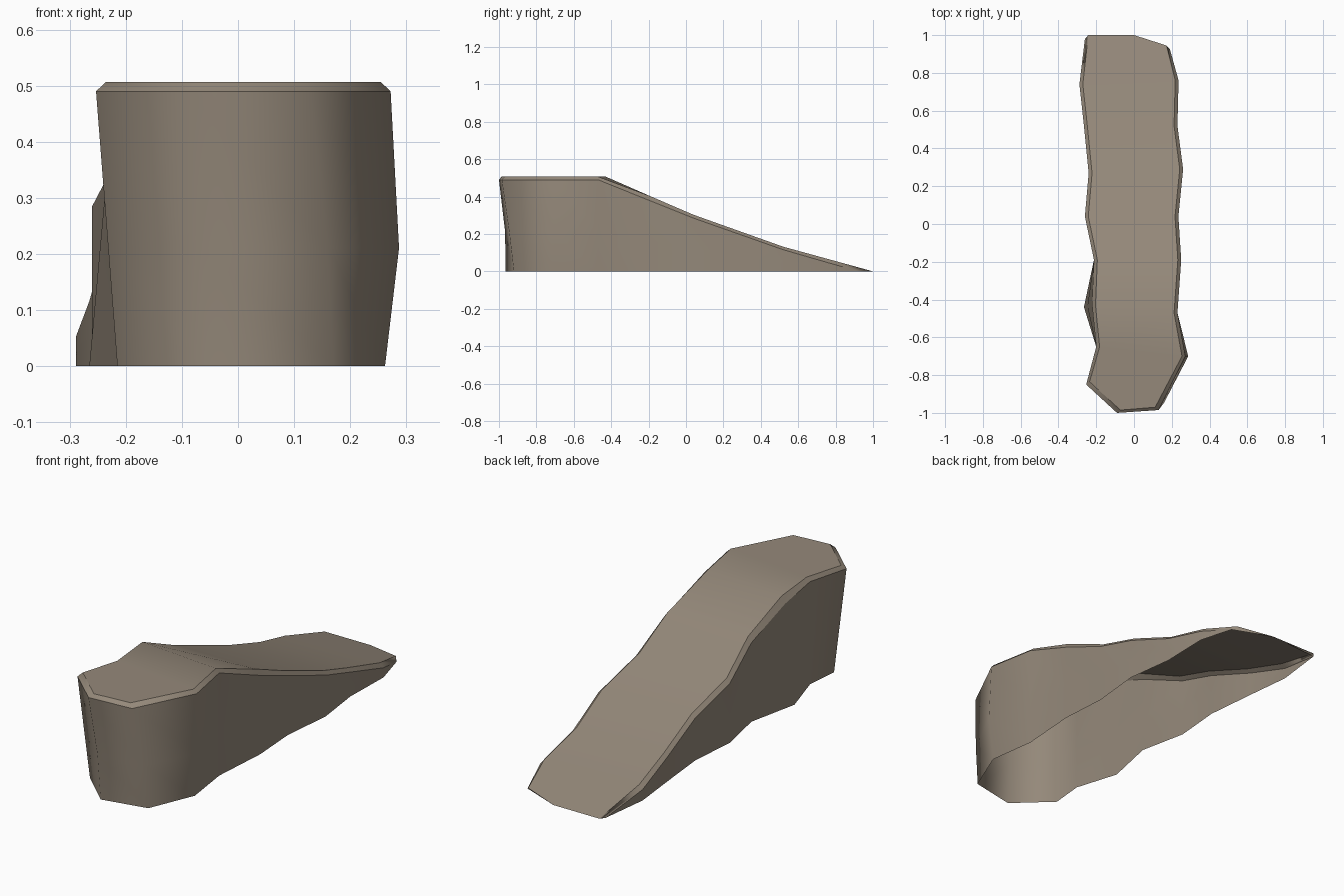
import bpy, bmesh

if "Cube" in bpy.data.objects:
    bpy.data.objects.remove(bpy.data.objects["Cube"])

# rim outlines seen from above, front to back
LEFT = [(-.09, -1), (-.253, -.85), (-.2, -.65), (-.222, -.43), (-.212, -.19),
        (-.26, .04), (-.24, .27), (-.265, .52), (-.289, .74), (-.26, .98)]
RIGHT = [(.13, -.985), (.272, -.70), (.23, -.47), (.25, -.19), (.235, .04),
         (.26, .29), (.23, .52), (.236, .76), (.19, .925), (0, 1)]
# places where the foot of the rock differs from the rim
FOOT = {LEFT[0]: (-.05, -.965), LEFT[1]: (-.215, -.81), LEFT[3]: (-.265, -.44),
        RIGHT[0]: (.17, -.92), RIGHT[1]: (.262, -.70)}
BULGE = {LEFT[0]: (-.065, -.967), RIGHT[0]: (.16, -.945), RIGHT[1]: (.287, -.70)}
# side profiles (y, z)
TOP = [(-2, .507), (-.43, .507), (.02, .31), (.52, .132), (1, 0), (2, 0)]
RIM = [(-2, .49), (-.47, .49), (.02, .292), (.52, .116), (.92, 0), (2, 0)]


def height(profile, y):
    for (y0, z0), (y1, z1) in zip(profile, profile[1:]):
        if y <= y1:
            return z0 + (z1 - z0) * (y - y0) / (y1 - y0)


bm = bmesh.new()
loop = LEFT[::-1] + RIGHT          # runs along the left to the front, then back
inner, outer, mid, foot = [], [], [], []
for p in loop:
    x, y = p
    s = (x > 0) - (x < 0)
    yi = y + .015 if y < -.8 else (min(1, y + .02) if y > .8 else y)
    inner.append(bm.verts.new((x - s * .018, yi, height(TOP, yi))))
    zo = height(RIM, y)
    outer.append(bm.verts.new((x, y, zo)))
    fx, fy = FOOT.get(p, p)
    mx, my = BULGE.get(p, (fx * .57 + x * .43, fy * .57 + y * .43))
    mid.append(bm.verts.new((mx, my, zo * .43)))
    foot.append(bm.verts.new((fx, fy, 0)))

# walls and bevelled rim
n = len(loop)
for a, b in ((inner, outer), (outer, mid), (mid, foot)):
    for i in range(n):
        j = (i + 1) % n
        bm.faces.new((a[i], b[i], b[j], a[j]))

# sloping walkway: strips from left edge to right edge
L, R = inner[:10][::-1], inner[10:]
Rp = [R[0], R[1]] + R[1:9]
for i in range(9):
    q = [L[i], Rp[i], Rp[i + 1], L[i + 1]]
    bm.faces.new(list(dict.fromkeys(q)))
bm.faces.new((L[9], R[8], R[9]))

# smooth shading with crisp rim edges; underside stays open
for ring in (inner, outer):
    for i in range(n):
        e = bm.edges.get((ring[i], ring[(i + 1) % n]))
        if e:
            e.smooth = False
for f in bm.faces:
    f.smooth = True
bmesh.ops.remove_doubles(bm, verts=bm.verts, dist=.0005)
bmesh.ops.dissolve_degenerate(bm, edges=bm.edges, dist=.0002)
bmesh.ops.recalc_face_normals(bm, faces=bm.faces)
if sum(f.normal.z * f.calc_area() for f in bm.faces) < 0:
    bmesh.ops.reverse_faces(bm, faces=bm.faces)

me = bpy.data.meshes.new("rock_ramp")
bm.to_mesh(me)
bm.free()
mat = bpy.data.materials.new("warm grey stone")
mat.diffuse_color = (.30, .25, .195, 1)
mat.use_nodes = True
mat.node_tree.nodes["Principled BSDF"].inputs["Base Color"].default_value = mat.diffuse_color
me.materials.append(mat)
bpy.context.collection.objects.link(bpy.data.objects.new("rock_ramp", me))
